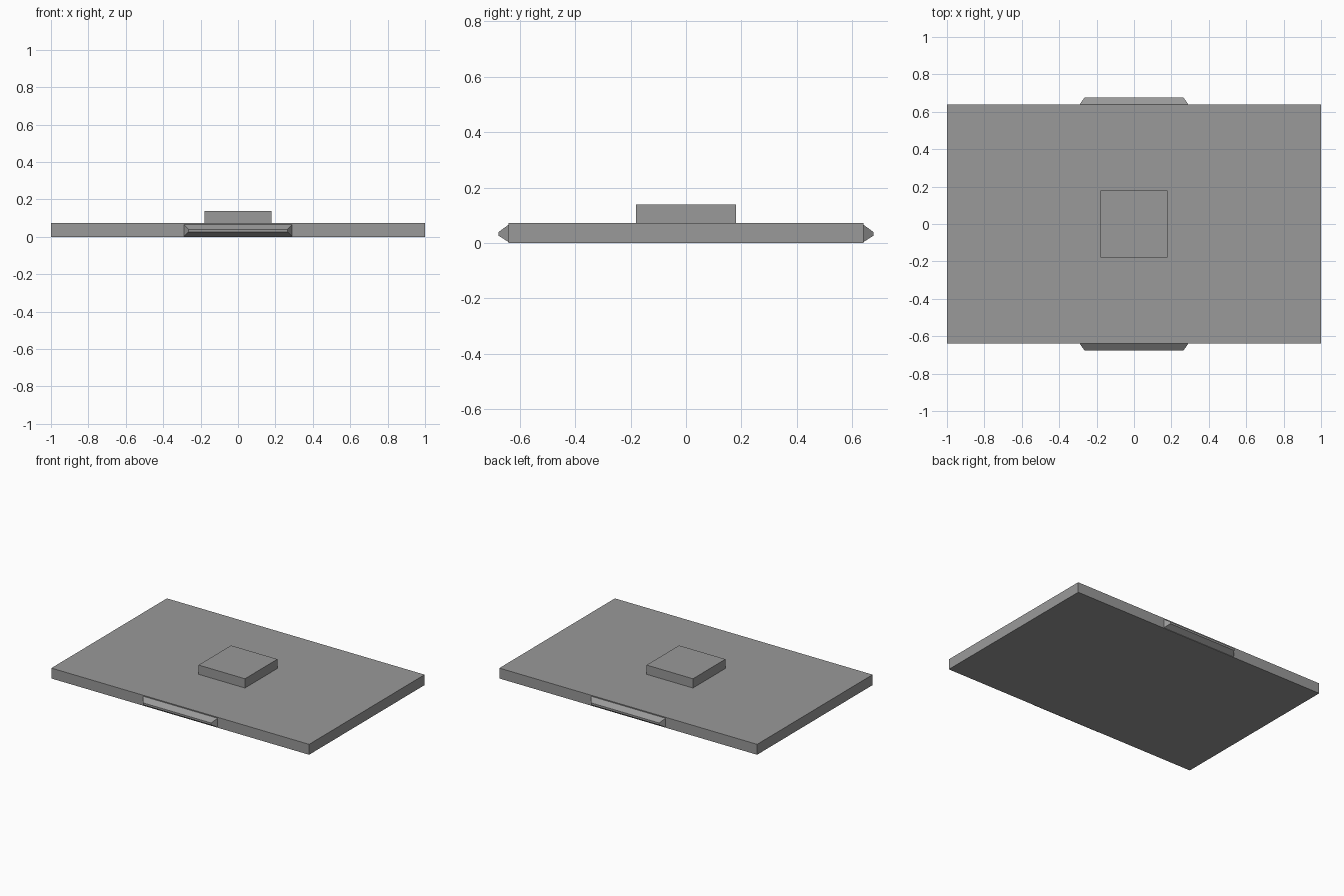
import bpy

if "Cube" in bpy.data.objects:
    bpy.data.objects.remove(bpy.data.objects["Cube"])

# Single flat grey
grey = bpy.data.materials.new("grey")
grey.diffuse_color = (0.32, 0.32, 0.32, 1)
grey.use_nodes = True
grey.node_tree.nodes["Principled BSDF"].inputs["Base Color"].default_value = grey.diffuse_color


def frustum(name, base, tip):
    """Solid between two rectangles, each given as (half_x, y, z_low, z_high)."""
    verts = []
    for hx, y, z0, z1 in (base, tip):
        verts += [(-hx, y, z0), (hx, y, z0), (hx, y, z1), (-hx, y, z1)]
    faces = [(3, 2, 1, 0), (4, 5, 6, 7)]
    faces += [(i, (i + 1) % 4, (i + 1) % 4 + 4, i + 4) for i in range(4)]
    if tip[1] < base[1]:
        pass
    else:
        faces = [f[::-1] for f in faces]
    # Outward winding for a solid growing toward -y
    mesh = bpy.data.meshes.new(name)
    mesh.from_pydata(verts, [], faces)
    mesh.materials.append(grey)
    obj = bpy.data.objects.new(name, mesh)
    bpy.context.collection.objects.link(obj)
    return obj


# Wide flat slab
frustum("base_slab", (1.0, 0.64, 0, 0.073), (1.0, -0.64, 0, 0.073))

# Square block in the middle of the top
frustum("top_block", (0.18, 0.18, 0.073, 0.138), (0.18, -0.18, 0.073, 0.138))

# Tapered lips on the front and back edges
for name, s in (("front_lip", -1), ("back_lip", 1)):
    frustum(name, (0.29, s * 0.64, 0.003, 0.066), (0.265, s * 0.676, 0.026, 0.04))
